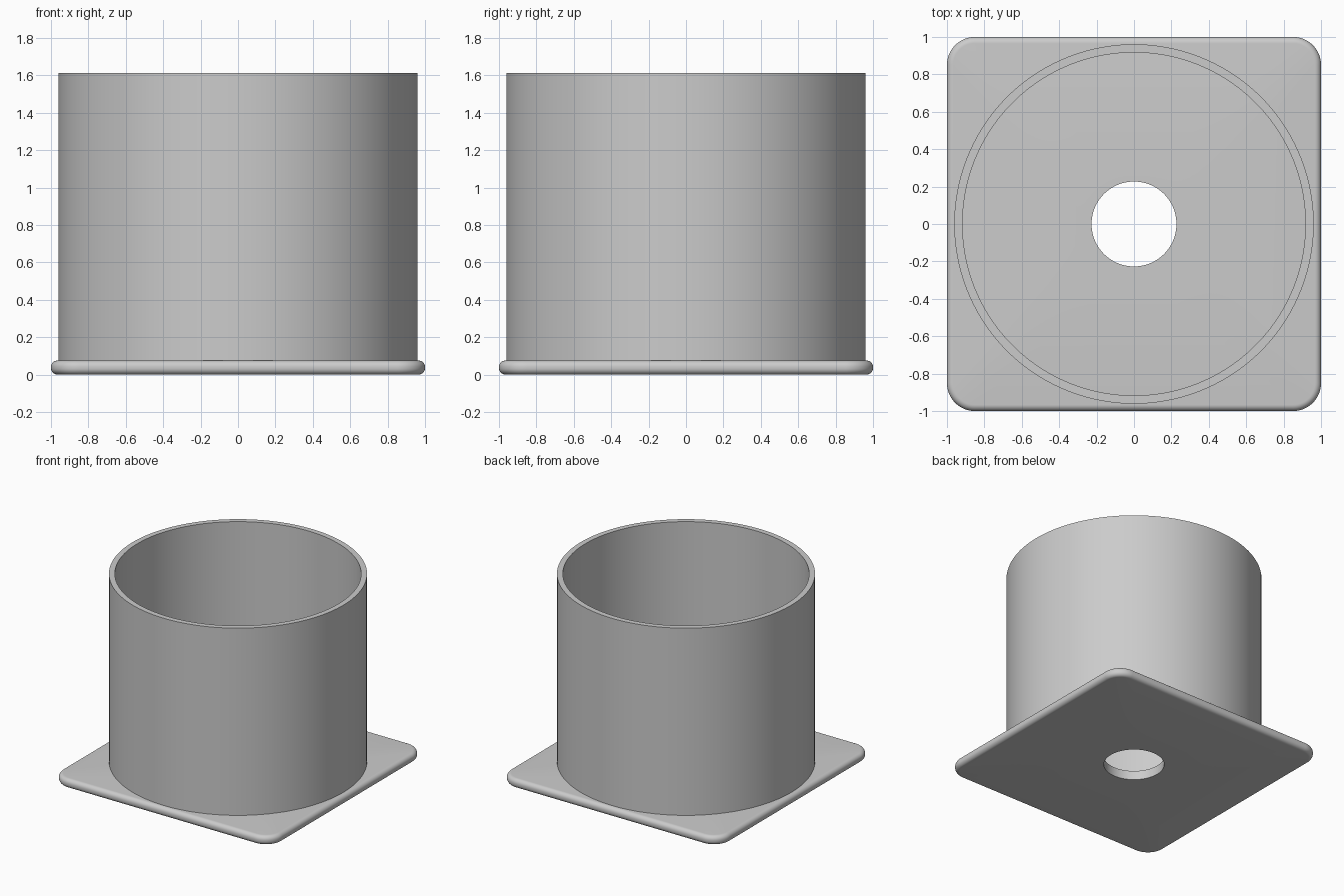
import bpy, bmesh
from math import cos, sin, pi, tau

cube = bpy.data.objects.get("Cube")
if cube:
    bpy.data.objects.remove(cube, do_unlink=True)

grey = bpy.data.materials.new("light grey")
grey.use_nodes = True
colour = (0.6, 0.6, 0.6, 1)
grey.diffuse_color = colour
grey.node_tree.nodes["Principled BSDF"].inputs["Base Color"].default_value = colour

PLATE_TOP = 0.075
CORNER = 0.15
ROUND = 0.034
ARC = 31                      # steps in each plate corner
SIDES = 4 * (ARC + 1)


def circle(radius, z):
    angles = [tau * (i + 0.5) / SIDES for i in range(SIDES)]
    return [(radius * cos(a), radius * sin(a), z) for a in angles]


def rounded_square(inset, z):
    points = []
    for quarter in range(4):
        mid = quarter * pi / 2 + pi / 4
        cx = (1 - CORNER) * (1 if cos(mid) > 0 else -1)
        cy = (1 - CORNER) * (1 if sin(mid) > 0 else -1)
        for i in range(ARC + 1):
            a = (quarter + i / ARC) * pi / 2
            r = CORNER - inset
            points.append((cx + r * cos(a), cy + r * sin(a), z))
    return points


def closed_loft(name, loops):
    """Join each loop to the next, and the last back to the first."""
    bm = bmesh.new()
    rings = [[bm.verts.new(p) for p in loop] for loop in loops]
    for k, ring in enumerate(rings):
        above = rings[(k + 1) % len(rings)]
        for i in range(SIDES):
            j = (i + 1) % SIDES
            bm.faces.new((ring[i], ring[j], above[j], above[i]))
    bmesh.ops.recalc_face_normals(bm, faces=bm.faces)
    mesh = bpy.data.meshes.new(name)
    bm.to_mesh(mesh)
    bm.free()
    mesh.materials.append(grey)
    obj = bpy.data.objects.new(name, mesh)
    bpy.context.collection.objects.link(obj)
    bpy.ops.object.select_all(action="DESELECT")
    obj.select_set(True)
    bpy.context.view_layer.objects.active = obj
    bpy.ops.object.shade_smooth_by_angle(angle=pi / 6)
    return obj


# Base plate: rounded rim, with a drain hole through the middle
steps = [i * pi / 16 for i in range(9)]
rim = [rounded_square(ROUND * (1 - sin(a)), ROUND * (1 - cos(a))) for a in steps]
rim += [rounded_square(ROUND * (1 - cos(a)), PLATE_TOP - ROUND * (1 - sin(a)))
        for a in steps]
closed_loft("base_plate", rim + [circle(0.227, PLATE_TOP), circle(0.227, 0)])

# Open tube standing on the plate
OUTER, INNER, TOP = 0.961, 0.917, 1.613
FOOT = PLATE_TOP - 0.01
closed_loft("tube_wall", [circle(OUTER, FOOT), circle(OUTER, TOP),
                          circle(INNER, TOP), circle(INNER, FOOT)])
